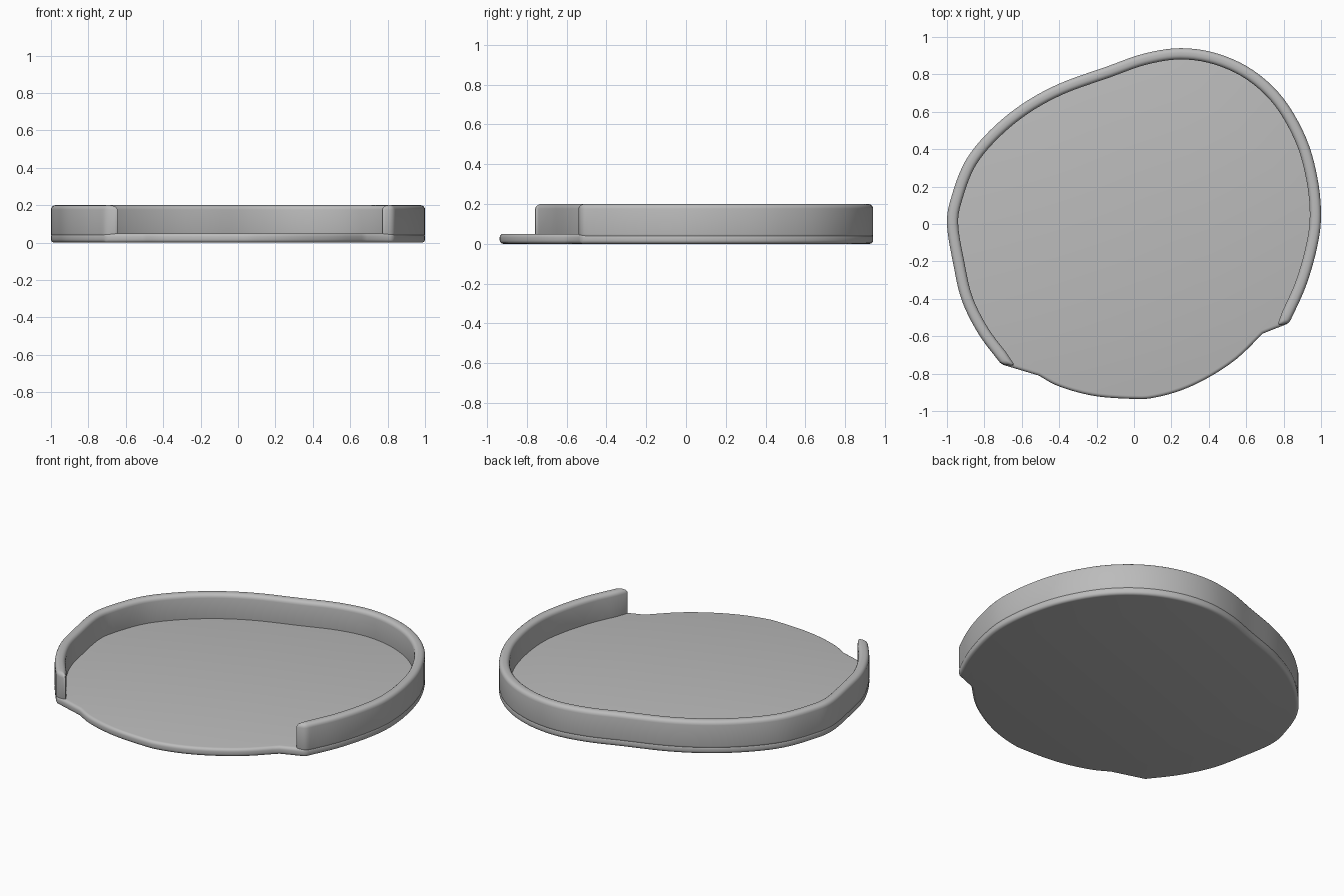
import bpy
import bmesh
from mathutils import Vector

old = bpy.data.objects.get("Cube")
if old:
    bpy.data.objects.remove(old, do_unlink=True)

grey = bpy.data.materials.new("plain grey")
grey.use_nodes = True
COLOUR = (0.5, 0.5, 0.5, 1)
grey.diffuse_color = COLOUR
grey.node_tree.nodes["Principled BSDF"].inputs["Base Color"].default_value = COLOUR


def smooth_path(points, steps=5):
    """Smooth open curve through the given points."""
    p = [Vector(q) for q in points]
    p = [2 * p[0] - p[1]] + p + [2 * p[-1] - p[-2]]
    path = []
    for a, b, c, d in zip(p, p[1:], p[2:], p[3:]):
        for i in range(steps):
            t = i / steps
            path.append(0.5 * (2 * b + (c - a) * t + (2 * a - 5 * b + 4 * c - d) * t**2
                               + (3 * b - a - 3 * c + d) * t**3))
    return path + [p[-2]]


def inset_path(path, distance):
    """Shift a counterclockwise path inwards."""
    inner = []
    for i, q in enumerate(path):
        tangent = (path[min(i + 1, len(path) - 1)] - path[max(i - 1, 0)]).normalized()
        inner.append(q + distance * Vector((-tangent.y, tangent.x)))
    return inner


def rounded_prism(name, bm, height, radius):
    """Raise the flat faces to a solid and round all its sharp edges."""
    flat = list(bm.faces)
    raised = bmesh.ops.extrude_face_region(bm, geom=flat, use_keep_orig=True)["geom"]
    verts = [v for v in raised if isinstance(v, bmesh.types.BMVert)]
    bmesh.ops.translate(bm, verts=verts, vec=(0, 0, height))
    bmesh.ops.recalc_face_normals(bm, faces=bm.faces)
    sharp = [e for e in bm.edges if e.calc_face_angle(0) > 0.6]
    bmesh.ops.bevel(bm, geom=sharp, offset=radius, offset_type='OFFSET', segments=4,
                    profile=0.5, affect='EDGES', clamp_overlap=False)
    mesh = bpy.data.meshes.new(name)
    bm.to_mesh(mesh)
    bm.free()
    mesh.materials.append(grey)
    obj = bpy.data.objects.new(name, mesh)
    bpy.context.collection.objects.link(obj)
    bpy.ops.object.select_all(action='DESELECT')
    obj.select_set(True)
    bpy.context.view_layer.objects.active = obj
    bpy.ops.object.shade_smooth_by_angle(angle=0.6)
    return obj


# Outer outline: the walled part, then the open front lip
wall_line = smooth_path([
    (.83, -.53), (.92, -.33), (.98, -.12), (1, .05), (.98, .25), (.92, .46),
    (.8, .67), (.64, .82), (.45, .91), (.25, .94), (.05, .91), (-.15, .84),
    (-.4, .75), (-.6, .64), (-.77, .5), (-.9, .34), (-.975, .15), (-1, 0),
    (-.965, -.22), (-.92, -.41), (-.83, -.59), (-.71, -.75)])
lip_line = smooth_path([
    (-.51, -.81), (-.42, -.86), (-.3, -.9), (-.17, -.925), (0, -.935), (.1, -.93),
    (.25, -.89), (.4, -.82), (.55, -.72), (.69, -.585)])

# Floor plate
bm = bmesh.new()
bm.faces.new([bm.verts.new((p.x, p.y, 0)) for p in wall_line + lip_line])
rounded_prism("floor_plate", bm, 0.05, 0.018)

# Rim wall, with slanted ends
inner_line = inset_path(wall_line, 0.06)
inner_line[0] = Vector((.765, -.545))
inner_line[-1] = Vector((-.635, -.76))
bm = bmesh.new()
outer = [bm.verts.new((p.x, p.y, 0.025)) for p in wall_line]
inner = [bm.verts.new((p.x, p.y, 0.025)) for p in inner_line]
for i in range(len(outer) - 1):
    bm.faces.new((outer[i], outer[i + 1], inner[i + 1], inner[i]))
# Only the upper edges and the ends show; the underside sits inside the floor plate
wall = rounded_prism("rim_wall", bm, 0.175, 0.024)
for v in wall.data.vertices:
    if v.co.z < 0.06:
        v.co.z = max(v.co.z, 0.025)
